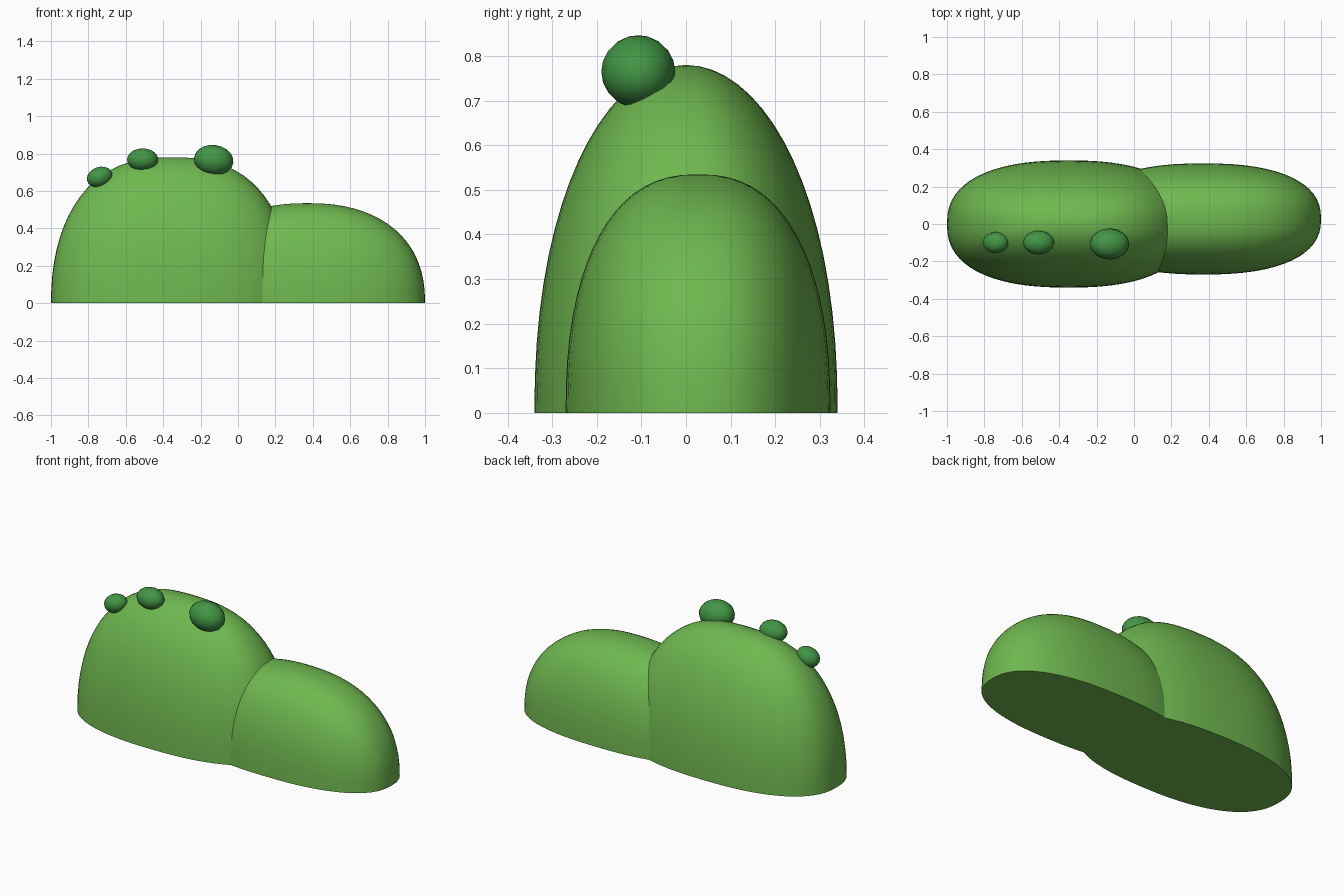
import bpy, bmesh
from math import sin, cos, pi, radians

if "Cube" in bpy.data.objects:
    bpy.data.objects.remove(bpy.data.objects["Cube"])


def material(name, rgb):
    m = bpy.data.materials.new(name)
    m.diffuse_color = (*rgb, 1)
    m.use_nodes = True
    m.node_tree.nodes["Principled BSDF"].inputs["Base Color"].default_value = m.diffuse_color
    return m


leaf = material("leaf_green", (0.16, 0.48, 0.08))
berry = material("dark_green", (0.055, 0.30, 0.06))


def spow(v, p):
    return (1 if v >= 0 else -1) * abs(v) ** p


def finish(obj, mat):
    obj.data.materials.append(mat)
    bpy.ops.object.select_all(action='DESELECT')
    obj.select_set(True)
    bpy.context.view_layer.objects.active = obj
    bpy.ops.object.shade_smooth_by_angle(angle=radians(40))


# Rounded dome with flat base: rings of a half superellipsoid
def dome(name, centre, size, powers, around=64, rings=18):
    cx, cy = centre
    a, b, h = size
    px, py, pz = powers
    bm = bmesh.new()
    loops = []
    for j in range(rings):
        t = j / rings * pi / 2
        c, s = cos(t), sin(t)
        loops.append([bm.verts.new((
            cx + a * c ** px * spow(cos(2 * pi * i / around), 0.83),
            cy + b * c ** py * spow(sin(2 * pi * i / around), 0.83),
            h * s ** pz)) for i in range(around)])
    top = bm.verts.new((cx, cy, h))
    for i in range(around):
        k = (i + 1) % around
        for lo, hi in zip(loops, loops[1:]):
            bm.faces.new((lo[i], lo[k], hi[k], hi[i]))
        bm.faces.new((loops[-1][i], loops[-1][k], top))
    bm.faces.new(loops[0][::-1])
    me = bpy.data.meshes.new(name)
    bm.to_mesh(me)
    bm.free()
    obj = bpy.data.objects.new(name, me)
    bpy.context.collection.objects.link(obj)
    finish(obj, leaf)


dome("large_bush", (-0.35, 0), (0.65, 0.34, 0.78), (0.78, 1.0, 0.92))
dome("small_bush", (0.37, 0.027), (0.63, 0.297, 0.535), (0.87, 0.84, 0.86))

# Small leaf clumps along the front of the crest
for i, (loc, size, tilt) in enumerate([
        ((-0.74, -0.10, 0.675), (0.07, 0.057, 0.053), -20),
        ((-0.51, -0.10, 0.768), (0.083, 0.064, 0.06), 0),
        ((-0.13, -0.107, 0.765), (0.106, 0.083, 0.081), 8)]):
    bpy.ops.mesh.primitive_uv_sphere_add(segments=16, ring_count=10, radius=1,
                                         location=loc, rotation=(0, radians(tilt), 0))
    clump = bpy.context.object
    clump.name = f"leaf_clump_{i + 1}"
    clump.scale = size
    finish(clump, berry)
